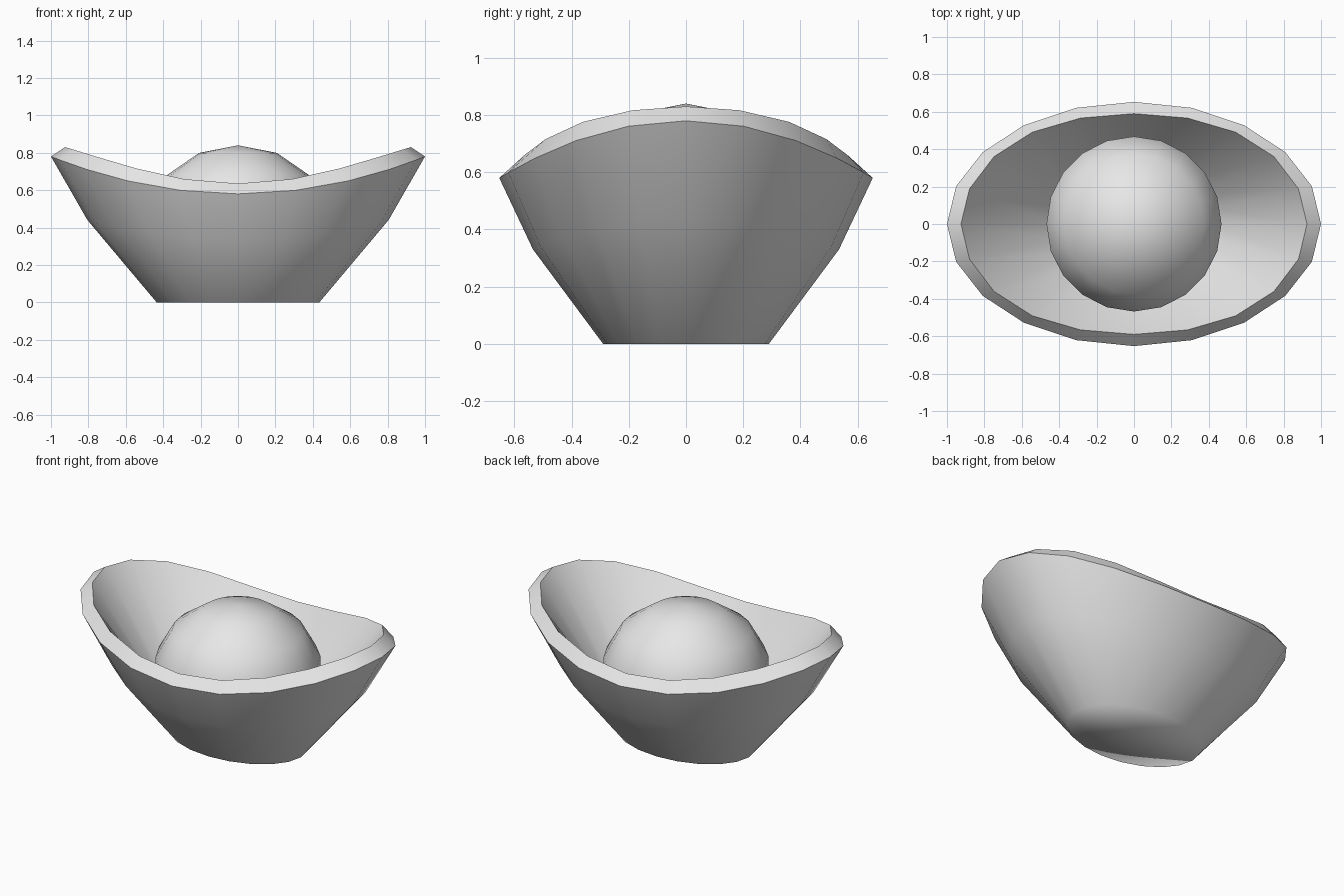
import bpy
import bmesh
from math import cos, sin, pi, radians

SEGMENTS = 20

cube = bpy.data.objects.get("Cube")
if cube:
    bpy.data.objects.remove(cube, do_unlink=True)

# Single plain grey material
grey = bpy.data.materials.new("plain_grey")
grey.use_nodes = True
grey.diffuse_color = (0.8, 0.8, 0.8, 1)
grey.node_tree.nodes["Principled BSDF"].inputs["Base Color"].default_value = grey.diffuse_color


def finish(bm, name):
    """Turn a bmesh into a smooth shaded grey object."""
    bmesh.ops.recalc_face_normals(bm, faces=bm.faces)
    mesh = bpy.data.meshes.new(name)
    bm.to_mesh(mesh)
    bm.free()
    mesh.materials.append(grey)
    obj = bpy.data.objects.new(name, mesh)
    bpy.context.collection.objects.link(obj)
    bpy.ops.object.select_all(action="DESELECT")
    bpy.context.view_layer.objects.active = obj
    obj.select_set(True)
    bpy.ops.object.shade_smooth_by_angle(angle=radians(60))
    shading = obj.modifiers.new("area_weighted_shading", "WEIGHTED_NORMAL")
    shading.keep_sharp = True


def saddle_ring(bm, rx, ry, z, lift, bulge):
    """Oval ring whose two x ends rise by lift, fuller on the diagonals by bulge."""
    ring = []
    for i in range(SEGMENTS):
        a = 2 * pi * i / SEGMENTS
        fullness = bulge * sin(2 * a) ** 2
        side = 1 if sin(a) > 0 else -1
        ring.append(bm.verts.new((rx * cos(a),
                                  ry * sin(a) + side * fullness,
                                  z + lift * cos(a) ** 2 + fullness)))
    return ring


def bridge(bm, low, high):
    for i in range(SEGMENTS):
        j = (i + 1) % SEGMENTS
        bm.faces.new((low[i], low[j], high[j], high[i]))


def fan(bm, ring, z):
    """Close a ring with triangles around a centre point."""
    centre = bm.verts.new((0, 0, z))
    for i in range(SEGMENTS):
        bm.faces.new((ring[i], ring[(i + 1) % SEGMENTS], centre))


# Boat-shaped bowl: outer wall up, over the rim, inner wall down to the floor
profile = [
    (0.435, 0.29, 0, 0, 0),
    (0.805, 0.535, 0.33, 0.11, 0),
    (1.0, 0.653, 0.58, 0.20, 0),
    (0.925, 0.59, 0.635, 0.195, 0.015),
    (0.42, 0.27, 0.13, 0, 0),
]
bm = bmesh.new()
rings = [saddle_ring(bm, *p) for p in profile]
for low, high in zip(rings, rings[1:]):
    bridge(bm, low, high)
fan(bm, rings[0], 0)
fan(bm, rings[-1], 0.13)
finish(bm, "bowl")

# Slightly flattened ball resting in the bowl
bm = bmesh.new()
bmesh.ops.create_uvsphere(bm, u_segments=SEGMENTS, v_segments=7, radius=1)
bmesh.ops.scale(bm, verts=bm.verts, vec=(0.48, 0.48, 0.415))
bmesh.ops.translate(bm, verts=bm.verts, vec=(0, 0, 0.425))
finish(bm, "centre_ball")
